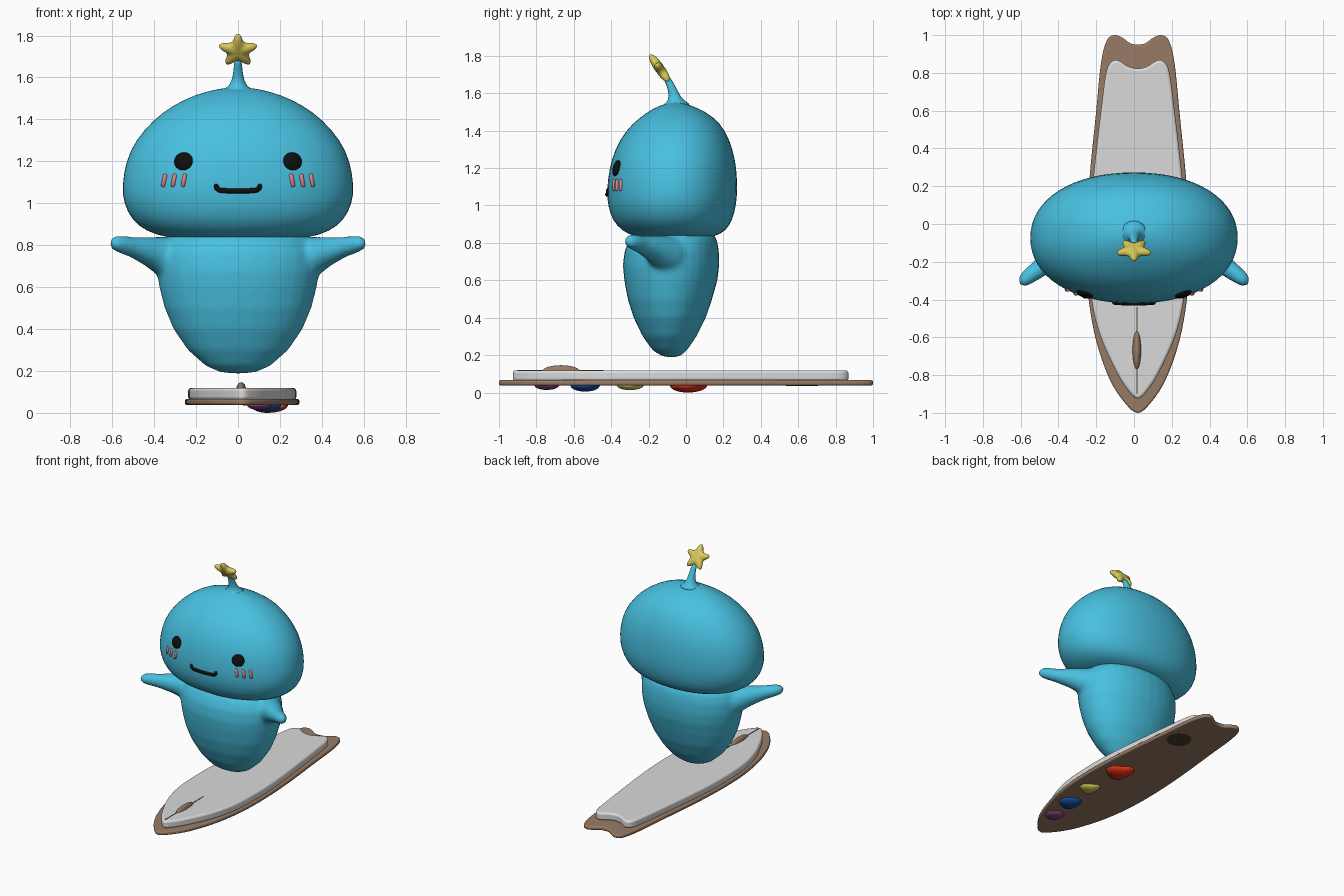
import bpy, bmesh, math
from mathutils import Vector, Matrix

if "Cube" in bpy.data.objects:
    bpy.data.objects.remove(bpy.data.objects["Cube"])


def material(name, r, g, b):
    lin = [(c / 255 / 12.92) if c < 11 else ((c / 255 + 0.055) / 1.055) ** 2.4 for c in (r, g, b)]
    m = bpy.data.materials.new(name)
    m.use_nodes = True
    m.diffuse_color = (*lin, 1)
    m.node_tree.nodes["Principled BSDF"].inputs["Base Color"].default_value = (*lin, 1)
    return m


BLUE = material("sky blue skin", 72, 192, 224)
WHITE = material("board white", 218, 218, 218)
BROWN = material("wood brown", 152, 123, 101)
YELLOW = material("yellow", 216, 200, 88)
BLACK = material("black", 14, 14, 14)
PINK = material("blush pink", 222, 132, 134)
RED = material("paint red", 228, 50, 22)
NAVY = material("paint blue", 18, 78, 160)
PURPLE = material("paint purple", 128, 62, 118)
DARK = material("dark olive", 72, 62, 36)


def finish(name, bm, mat, subsurf=0, angle=60):
    bmesh.ops.recalc_face_normals(bm, faces=bm.faces)
    me = bpy.data.meshes.new(name)
    bm.to_mesh(me)
    bm.free()
    ob = bpy.data.objects.new(name, me)
    bpy.context.collection.objects.link(ob)
    me.materials.append(mat)
    if subsurf:
        mod = ob.modifiers.new("smooth", "SUBSURF")
        mod.levels = mod.render_levels = subsurf
    for p in me.polygons:
        p.use_smooth = True
    if angle < 60:
        bpy.ops.object.select_all(action="DESELECT")
        ob.select_set(True)
        bpy.context.view_layer.objects.active = ob
        bpy.ops.object.shade_smooth_by_angle(angle=math.radians(angle))
    return ob


def loft(bm, rings):
    rows = [[bm.verts.new(p) for p in ring] for ring in rings]
    n = len(rows[0])
    for a, b in zip(rows, rows[1:]):
        for i in range(n):
            bm.faces.new((a[i], a[(i + 1) % n], b[(i + 1) % n], b[i]))
    bm.faces.new(rows[0])
    bm.faces.new(rows[-1])


def oval_rings(rows, power, n=32):
    """Rows of (height, half width, front y, back y) become rounded ovals."""
    rings = []
    for z, hx, yf, yb in rows:
        ring = []
        for i in range(n):
            a = math.tau * i / n
            c, s = math.cos(a), math.sin(a)
            ring.append((hx * math.copysign(abs(c) ** power, c),
                         (yf + yb) / 2 + (yb - yf) / 2 * math.copysign(abs(s) ** power, s), z))
        rings.append(ring)
    return rings


def tube(bm, path, radii, n=12):
    pts = [Vector(p) for p in path]
    rings = []
    for i, (p, r) in enumerate(zip(pts, radii)):
        d = pts[min(i + 1, len(pts) - 1)] - pts[max(i - 1, 0)]
        q = d.to_track_quat("Z", "Y")
        rings.append([p + q @ Vector((r * math.cos(math.tau * k / n), r * math.sin(math.tau * k / n), 0))
                      for k in range(n)])
    loft(bm, rings)


def ellipsoid(name, centre, size, mat, rot=Matrix()):
    bm = bmesh.new()
    m = Matrix.Translation(centre) @ rot @ Matrix.Diagonal((*size, 1))
    bmesh.ops.create_uvsphere(bm, u_segments=24, v_segments=14, radius=1, matrix=m)
    return finish(name, bm, mat)


# Head
bm = bmesh.new()
loft(bm, oval_rings([
    (.82, .08, -.13, -.02), (.822, .2, -.2, .08), (.835, .34, -.28, .16), (.865, .44, -.345, .215),
    (.92, .51, -.395, .25), (1.0, .548, -.42, .27), (1.08, .557, -.426, .277), (1.2, .538, -.412, .272),
    (1.3, .492, -.382, .253), (1.4, .405, -.325, .212), (1.47, .308, -.25, .155),
    (1.52, .2, -.175, .07), (1.545, .1, -.11, -.005), (1.553, .03, -.07, -.04)], .93))
head = finish("head", bm, BLUE, 1)

# Body and arms fused into one skin
bm = bmesh.new()
loft(bm, oval_rings([
    (.188, .03, -.09, -.065), (.196, .09, -.13, -.03), (.225, .155, -.178, .005), (.3, .24, -.232, .056),
    (.4, .308, -.28, .106), (.5, .35, -.312, .14), (.6, .376, -.33, .168), (.68, .388, -.338, .178),
    (.76, .385, -.328, .176), (.82, .36, -.3, .165), (.87, .3, -.25, .13)], .96))
for side in (-1, 1):
    arm = [(.25, -.05, .72), (.34, -.11, .743), (.42, -.17, .77), (.5, -.235, .79),
           (.56, -.28, .804), (.585, -.3, .81), (.602, -.313, .814), (.608, -.317, .816)]
    tube(bm, [(side * x, y, z) for x, y, z in arm], [.12, .1, .072, .05, .042, .036, .022, .006], 20)
body = finish("body_and_arms", bm, BLUE)
mod = body.modifiers.new("fuse", "REMESH")
mod.mode, mod.voxel_size, mod.use_smooth_shade = "VOXEL", .014, True
mod = body.modifiers.new("soften", "SMOOTH")
mod.factor, mod.iterations = .5, 8

# Antenna stem
bm = bmesh.new()
tube(bm, [(0, -.055, 1.525), (0, -.057, 1.548), (0, -.06, 1.57), (0, -.068, 1.605), (0, -.085, 1.65), (0, -.11, 1.69)],
     [.1, .058, .036, .026, .02, .018], 16)
finish("antenna_stem", bm, BLUE, 1)

# Puffy star, leaning forward
bm = bmesh.new()
tilt = Matrix.Translation((0, -.138, 1.728)) @ Matrix.Rotation(math.radians(35), 4, "X")
rings = []
for k in range(1, 16):
    a = math.pi * k / 16
    ring = []
    for i in range(60):
        t = math.tau * i / 60
        r = (.072 + .019 * math.cos(5 * t) + .004 * math.cos(10 * t)) * math.sin(a) ** .8
        ring.append(tilt @ Vector((r * math.sin(t), .026 * math.cos(a), r * math.cos(t))))
    rings.append(ring)
loft(bm, rings)
finish("star", bm, YELLOW)

# Face, laid onto the head surface
bpy.context.view_layer.update()
head_eval = head.evaluated_get(bpy.context.evaluated_depsgraph_get())


def on_face(x, z):
    hit, point, normal, _ = head_eval.ray_cast(Vector((x, -2, z)), Vector((0, 1, 0)))
    return point, normal


for side, label in ((1, "left"), (-1, "right")):
    p, nrm = on_face(side * .26, 1.2)
    ellipsoid(label + "_eye", p, (.046, .044, .018), BLACK, nrm.to_track_quat("Z", "Y").to_matrix().to_4x4())
    bm = bmesh.new()
    for x in (.252, .3, .346):
        path = [on_face(side * (x + .012 * (1 - t)), 1.078 + .062 * t)[0] for t in (0, .06, .5, .94, 1)]
        tube(bm, path, [.005, .01, .01, .01, .005])
    finish(label + "_blush", bm, PINK)

bm = bmesh.new()
half = [(.105, 1.092), (.104, 1.083), (.101, 1.072), (.09, 1.063), (.07, 1.06), (.035, 1.059)]
line = [(-x, z) for x, z in half] + [(0, 1.059)] + half[::-1]
tube(bm, [on_face(x, z)[0] for x, z in line], [.006] + [.012] * 11 + [.006])
finish("mouth", bm, BLACK)

# Board layers from half outlines
CX = .02


def outline(half, steps=4):
    pts = half + [(-x, y) for x, y in half[-2:0:-1]]
    n, out = len(pts), []
    for i in range(n):
        a, b, c, d = (Vector(pts[(i + k) % n]) for k in (-1, 0, 1, 2))
        for s in range(steps):
            t = s / steps
            out.append(b + .5 * t * ((c - a) + t * ((2 * a - 5 * b + 4 * c - d) + t * (3 * (b - c) + d - a))))
    return out


def slab(name, half, z0, z1, mat, bevel):
    bm = bmesh.new()
    pts = outline(half)
    loft(bm, [[(CX + p.x, p.y, z) for p in pts] for z in (z0, z1)])
    ob = finish(name, bm, mat, angle=40)
    mod = ob.modifiers.new("round", "BEVEL")
    mod.width, mod.segments, mod.limit_method = bevel, 3, "ANGLE"
    mod.angle_limit = math.radians(60)


slab("board_base", [
    (0, -1), (.07, -.945), (.15, -.82), (.22, -.62), (.26, -.4), (.272, -.2), (.27, 0), (.255, .25),
    (.22, .6), (.195, .85), (.165, .97), (.125, 1), (.08, .985), (.04, .957), (0, .95)],
    .038, .066, BROWN, .009)
slab("board_deck", [
    (0, -.925), (.06, -.87), (.12, -.77), (.2, -.59), (.245, -.4), (.257, -.2), (.255, 0), (.235, .25),
    (.195, .6), (.168, .8), (.138, .86), (.1, .865), (.05, .834), (0, .823)],
    .062, .119, WHITE, .014)

# Deck grip and centre seam
ellipsoid("deck_grip", (.015, -.668, .112), (.023, .102, .034), BROWN)
bm = bmesh.new()
bmesh.ops.create_cube(bm, size=1, matrix=Matrix.Translation((.015, -.67, .119)) @ Matrix.Diagonal((.005, .46, .005, 1)))
finish("deck_seam", bm, DARK, angle=30)

# Paint blobs and thumb hole on the underside
for name, x, y, r, depth, mat, lump in (
        ("purple_paint", .1, -.745, .065, .024, PURPLE, .08), ("blue_paint", .13, -.54, .078, .033, NAVY, .1),
        ("yellow_paint", .155, -.3, .068, .025, YELLOW, .16), ("red_paint", .14, .01, .096, .038, RED, .16)):
    bm = bmesh.new()
    bmesh.ops.create_uvsphere(bm, u_segments=36, v_segments=14, radius=1)
    for v in bm.verts:
        a = math.atan2(v.co.y, v.co.x)
        k = r * (1 + lump * (math.cos(2 * a + x * 9) * .4 + math.cos(3 * a) * .8))
        v.co = (x + v.co.x * k * .9, y + v.co.y * k, .038 + v.co.z * depth * (1 if v.co.z < 0 else .3))
    finish(name, bm, mat)

bm = bmesh.new()
bmesh.ops.create_cone(bm, cap_ends=True, segments=40, radius1=.085, radius2=.085, depth=.006,
                      matrix=Matrix.Translation((.11, .62, .039)))
finish("thumb_hole", bm, DARK, angle=30)
